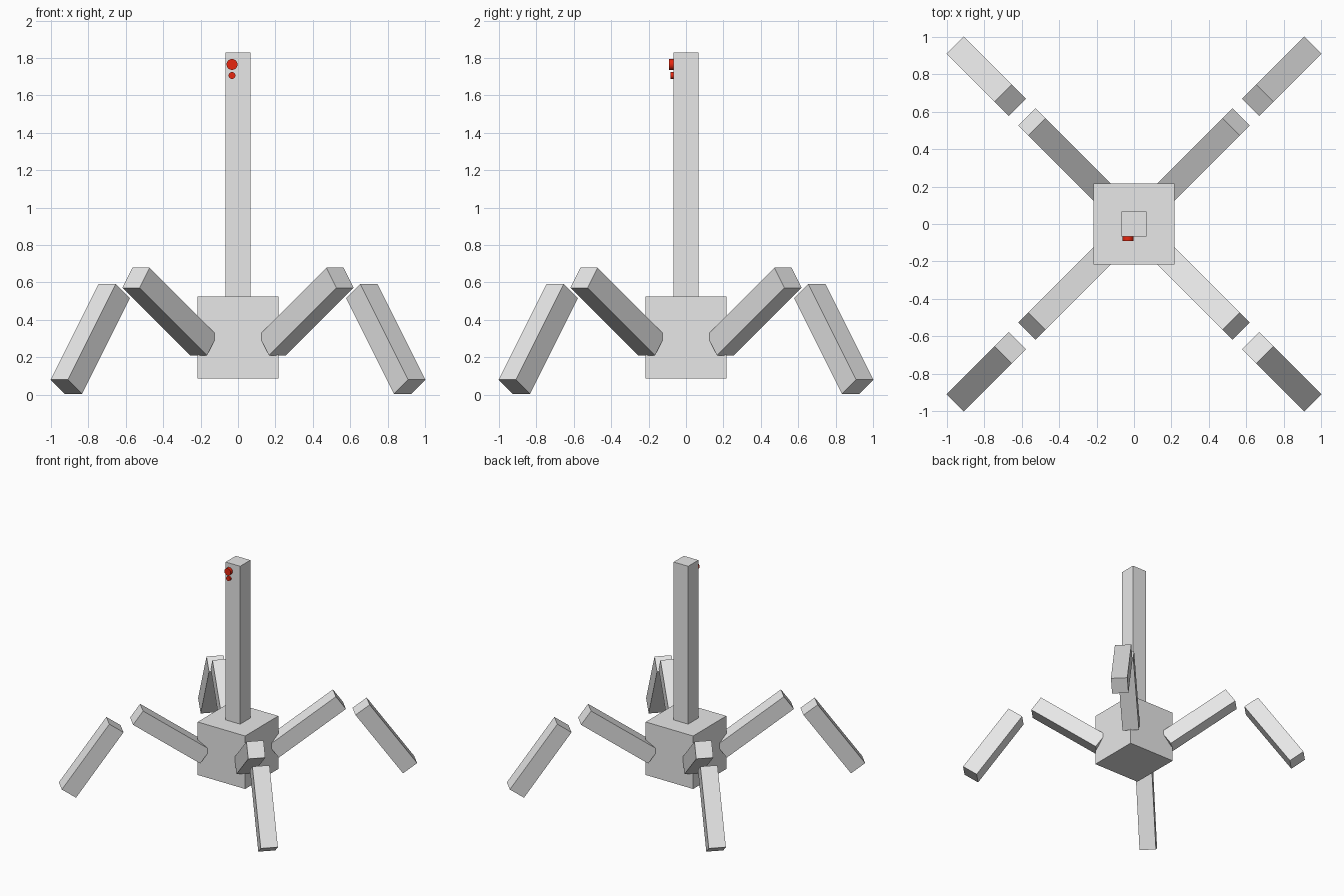
import bpy
import math
from mathutils import Matrix

if "Cube" in bpy.data.objects:
    bpy.data.objects.remove(bpy.data.objects["Cube"])


def make_material(name, rgb):
    mat = bpy.data.materials.new(name)
    mat.diffuse_color = (*rgb, 1.0)
    mat.use_nodes = True
    mat.node_tree.nodes["Principled BSDF"].inputs["Base Color"].default_value = mat.diffuse_color
    return mat


GREY = make_material("light_grey", (0.8, 0.8, 0.8))
RED = make_material("red", (0.8, 0.02, 0.005))


def finish(name, mat):
    obj = bpy.context.object
    obj.name = name
    obj.data.materials.append(mat)
    return obj


def box(name, size, matrix):
    """Box of the given size, placed by a matrix."""
    bpy.ops.mesh.primitive_cube_add(size=1)
    obj = finish(name, GREY)
    obj.data.transform(matrix @ Matrix.Diagonal((*size, 1.0)))
    return obj


def button(name, z, radius, front):
    """Round red button on the front of the mast."""
    back = -0.06
    bpy.ops.mesh.primitive_cylinder_add(
        vertices=32, radius=radius, depth=back - front,
        location=(-0.032, (back + front) / 2, z),
        rotation=(math.pi / 2, 0, 0))
    finish(name, RED)
    bpy.ops.object.shade_smooth_by_angle()


# Central body and tall mast
box("body", (0.434, 0.434, 0.438), Matrix.Translation((0, 0, 0.305)))
box("mast", (0.133, 0.133, 1.33), Matrix.Translation((0, 0, 1.164)))

# Two buttons near the top of the mast
button("large_button", 1.765, 0.029, -0.091)
button("small_button", 1.706, 0.018, -0.084)

# Four diagonal legs, each a rising upper and a falling lower segment
SEGMENTS = (("upper_leg", 0.516, 0.444, 35.26),
            ("lower_leg", 1.117, 0.297, -54.74))
SIDES = ("back_right", "back_left", "front_left", "front_right")
for i, side in enumerate(SIDES):
    turn = Matrix.Rotation(math.radians(45 + 90 * i), 4, 'Z')
    for part, radius, height, slope in SEGMENTS:
        place = Matrix.Translation((radius, 0, height))
        tilt = Matrix.Rotation(math.radians(-slope), 4, 'Y')
        box(f"{side}_{part}", (0.626, 0.13, 0.132), turn @ place @ tilt)
